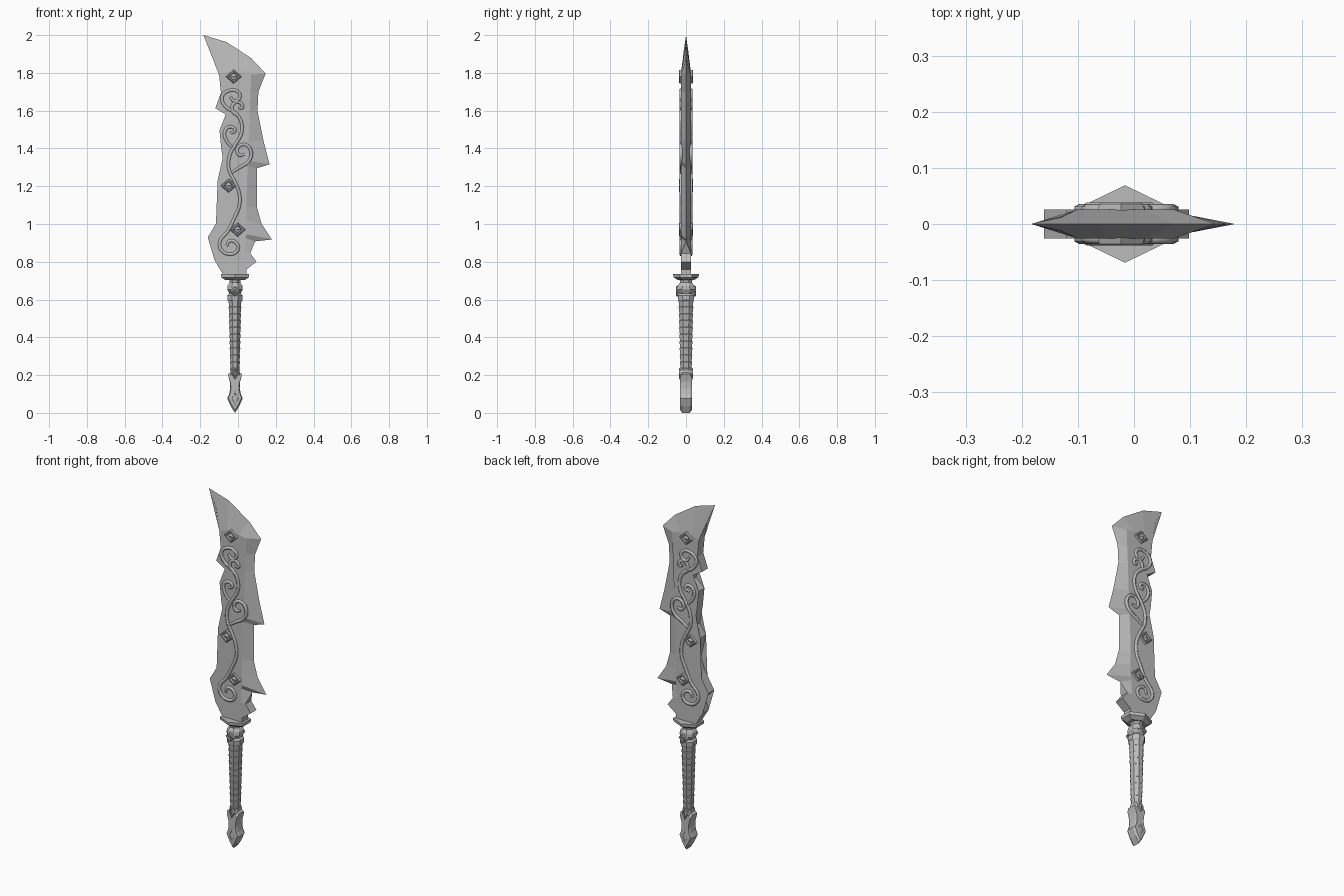
import bpy, bmesh, math
from mathutils import Vector

if "Cube" in bpy.data.objects:
    bpy.data.objects.remove(bpy.data.objects["Cube"], do_unlink=True)

steel = bpy.data.materials.new("grey_steel")
steel.use_nodes = True
GREY = (0.5, 0.5, 0.5, 1)
steel.diffuse_color = GREY
steel.node_tree.nodes["Principled BSDF"].inputs["Base Color"].default_value = GREY

AXIS = -0.016    # x of the grip's centre line
T = 0.026        # half thickness of the blade


def link(name, data):
    obj = bpy.data.objects.new(name, data)
    bpy.context.collection.objects.link(obj)
    data.materials.append(steel)
    return obj


def finish(name, bm):
    bmesh.ops.recalc_face_normals(bm, faces=bm.faces)
    mesh = bpy.data.meshes.new(name)
    bm.to_mesh(mesh)
    bm.free()
    return link(name, mesh)


def loft(name, rings):
    """Closed solid through rings that all hold the same number of points."""
    bm = bmesh.new()
    loops = [[bm.verts.new(p) for p in ring] for ring in rings]
    for a, b in zip(loops, loops[1:]):
        for i in range(len(a)):
            j = (i + 1) % len(a)
            bm.faces.new((a[i], a[j], b[j], b[i]))
    bm.faces.new(loops[0])
    bm.faces.new(loops[-1])
    return finish(name, bm)


def octagon(z, rx, ry):
    k = 1 / math.cos(math.pi / 8)
    angles = [math.pi / 8 + i * math.pi / 4 for i in range(8)]
    return [(AXIS + rx * k * math.cos(a), ry * k * math.sin(a), z) for a in angles]


def hexagon(z, rx, ry):
    corners = [(0, 1), (1, .48), (1, -.48), (0, -1), (-1, -.48), (-1, .48)]
    return [(AXIS + rx * x, ry * y, z) for x, y in corners]


def diamond(name, x, z, rx, rz, base, side, height=0.012):
    """Raised lozenge frame with a sunken bed and a small faceted stone."""
    steps = [(1, -.3), (.9, .8), (.8, 1), (.62, 1), (.5, .35), (.02, .9)]
    rings = [[(x + s * rx * dx, side * (base + h * height), z + s * rz * dz)
              for dx, dz in ((1, 0), (0, 1), (-1, 0), (0, -1))] for s, h in steps]
    loft(name, rings)


# Blade: cutting edge points, each paired with the ridge where its bevel starts
EDGE = [(.045, .73, .03, .73), (.045, .76, .03, .77), (.098, .8, .035, .8),
        (.065, .845, .03, .85), (.09, .908, .04, .925), (.18, .918, .045, .945),
        (.125, 1, .045, 1.02), (.1, 1.09, .045, 1.09), (.1, 1.295, .045, 1.31),
        (.167, 1.316, .05, 1.335), (.135, 1.44, .05, 1.44), (.103, 1.6, .055, 1.6),
        (.108, 1.7, .05, 1.7), (.146, 1.797, .07, 1.79), (.07, 1.878, .02, 1.8),
        (-.06, 1.963, -.05, 1.805), (-.183, 2, -.1, 1.79)]
# Blade spine from the top down, flat across its thickness
SPINE = [(-.09, 1.69), (-.12, 1.613), (-.055, 1.575), (-.045, 1.543), (-.098, 1.495),
         (-.088, 1.395), (-.07, 1.29), (-.108, 1.23), (-.077, 1.1), (-.1, 1.03),
         (-.16, .93), (-.105, .875), (-.124, .807), (-.077, .73)]


def build_blade():
    bm = bmesh.new()
    cache = {}

    def vert(p):
        if p not in cache:
            cache[p] = bm.verts.new(p)
        return cache[p]

    def face(points):
        points = list(dict.fromkeys(points))
        if len(points) > 2:
            bm.faces.new([vert(p) for p in points])

    def edge_point(e, s):
        return (e[0], s * T if e[1] < .85 else 0, e[1])

    def spine_point(p, s):
        return (p[0], s * T, p[1])

    outlines = []
    for s in (-1, 1):
        rim = [edge_point(e, s) for e in EDGE]
        ridge = [(e[2], s * T, e[3]) for e in EDGE]
        spine = [spine_point(p, s) for p in SPINE]
        hook = (-.13, s * .013, 1.91)
        for i in range(len(rim) - 1):
            face([ridge[i], rim[i], rim[i + 1], ridge[i + 1]])
        face([ridge[-1], rim[-1], hook])
        face(ridge + spine)
        outlines.append(rim + [hook, ridge[-1]] + spine)
    front, back = outlines
    for i in range(len(front)):
        j = (i + 1) % len(front)
        face([front[i], front[j], back[j], back[i]])
    bmesh.ops.triangulate(bm, faces=[f for f in bm.faces if len(f.verts) > 4])
    finish("blade", bm)


build_blade()

# Scroll ornament: stem and curls as (x, z) points in hundredths
SCROLLS = {
    "stem": [(-6, 88), (-4.5, 91), (-1, 90), (0, 86.5), (-4, 84), (-9, 86.5), (-9.5, 91),
             (-5.5, 96), (-2, 103), (.8, 110), (.5, 117), (-2, 123), (-4.8, 129),
             (-4.5, 136), (-1.5, 142), (1.5, 147), (2, 153), (-1, 158.5), (-6.5, 162),
             (-8.5, 167), (-5, 170.5), (0, 170), (1, 167), (-2, 165), (-4, 167.5)],
    "right_curl": [(-3.5, 127), (1, 130), (5.5, 133), (7, 138), (4, 142), (0, 140.5),
                   (.5, 136.5), (3.5, 137)],
    "left_curl": [(-2.5, 140), (-6, 144), (-7, 149), (-4, 151.5), (-1.5, 149.5), (-4, 148)],
    "upper_curl": [(0, 157), (-3, 160), (-2, 164), (1.5, 164), (2.2, 161.5), (.2, 161.5)],
}


def scroll(name, points, side):
    curve = bpy.data.curves.new(name, "CURVE")
    curve.dimensions = "3D"
    curve.bevel_depth = 0.0095
    curve.bevel_resolution = 1
    curve.resolution_u = 4
    curve.use_fill_caps = True
    spline = curve.splines.new("BEZIER")
    spline.bezier_points.add(len(points) - 1)
    for i, (bp, (x, z)) in enumerate(zip(spline.bezier_points, points)):
        bp.co = Vector((x / 100, side * T, z / 100))
        bp.handle_left_type = bp.handle_right_type = "AUTO"
        bp.radius = 0.7 if i in (0, len(points) - 1) else 1
    link(name, curve)


for side, label in ((-1, "front"), (1, "back")):
    for part, points in SCROLLS.items():
        scroll(f"{label}_scroll_{part}", points, side)
    for x, z in ((-.023, 1.78), (-.05, 1.203), (-.002, .97)):
        diamond(f"{label}_blade_diamond", x, z, .043, .038, T, side)
    diamond(f"{label}_collar_diamond", AXIS, .645, .03, .03, .042, side)
    diamond(f"{label}_pommel_stud", AXIS, .208, .02, .033, .029, side, .009)
    diamond(f"{label}_pommel_diamond", AXIS, .077, .027, .048, .027, side, .005)

# Guard plate and the collar below it
loft("guard", [hexagon(.703, .05, .042), hexagon(.718, .074, .066), hexagon(.735, .074, .069)])
loft("collar", [octagon(*r) for r in (
    (.585, .03, .036), (.597, .04, .042), (.622, .041, .044), (.632, .031, .036),
    (.64, .034, .046), (.652, .041, .052), (.672, .04, .044), (.69, .028, .032),
    (.71, .03, .034))])

# Grip wrapped in overlapping bands, each flaring a little at its top
BANDS = 11
LOW, HIGH = .2, .6
rings = []
for i in range(BANDS):
    for t, flare in ((i, -.0015), (i + .92, .002)):
        f = t / BANDS
        rings.append(octagon(LOW + (HIGH - LOW) * f, .023 + .01 * f + flare,
                             .029 + .009 * f + flare))
loft("grip", rings)

# Pommel: spearhead profile given depth, with softened corners
half = [(.021, .235), (.026, .213), (.038, .205), (.027, .165), (.025, .13), (.031, .1),
        (.041, .077), (.022, .035)]
profile = [(x, z) for x, z in half] + [(0, 0)] + [(-x, z) for x, z in reversed(half)]
pommel = loft("pommel", [[(AXIS + x * s, y, .1 + (z - .1) * s) for x, z in profile]
                         for s, y in ((.85, -.031), (1, -.02), (1, .02), (.85, .031))])
# Keep the tip on the ground after the tapered caps
for v in pommel.data.vertices:
    v.co.z = max(v.co.z, 0)
